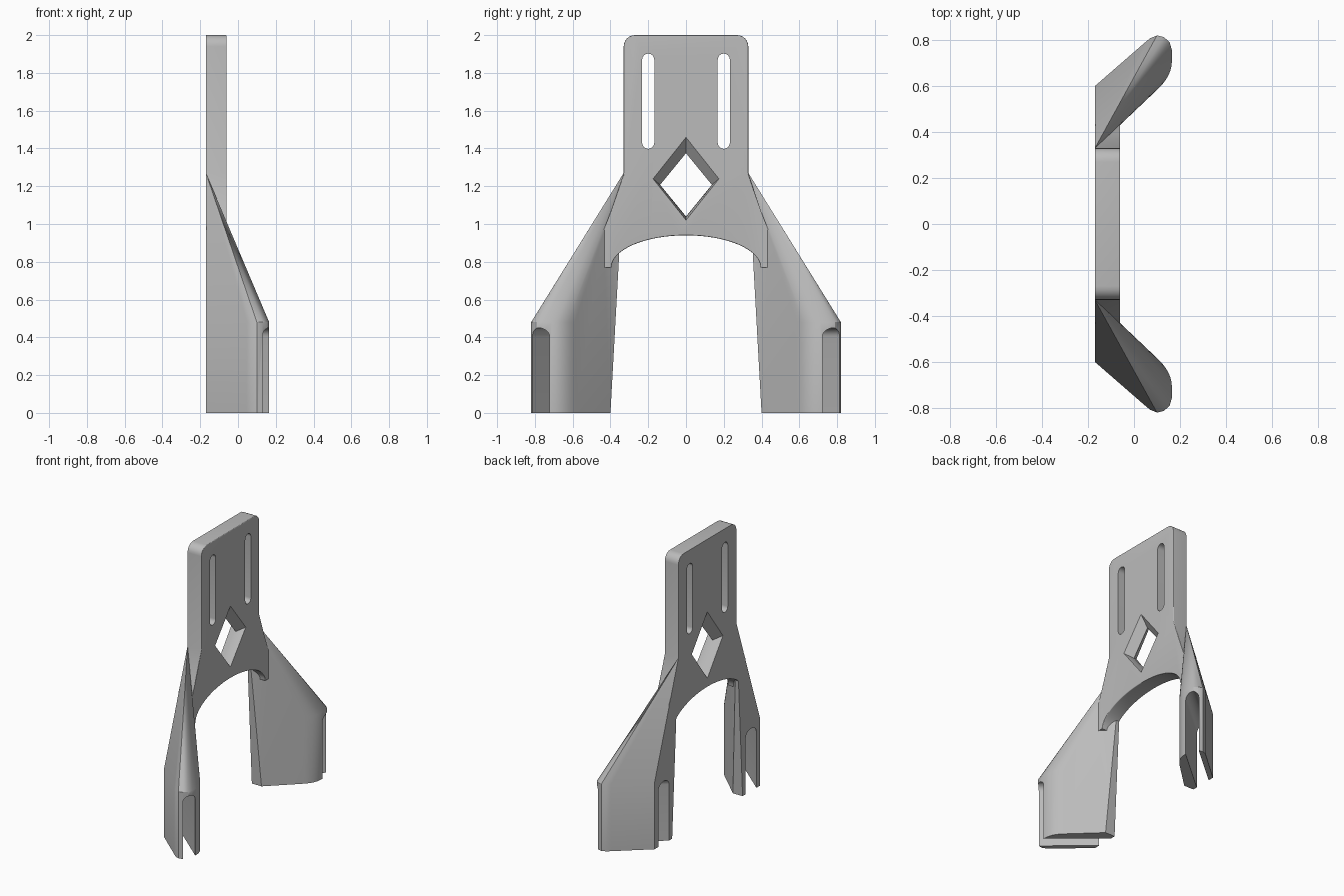
import bpy, bmesh, math
from mathutils import Vector, Matrix

if "Cube" in bpy.data.objects:
    bpy.data.objects.remove(bpy.data.objects["Cube"])

grey = bpy.data.materials.new("plain_grey")
grey.use_nodes = True
grey.diffuse_color = (0.5, 0.5, 0.5, 1)
grey.node_tree.nodes["Principled BSDF"].inputs["Base Color"].default_value = (0.5, 0.5, 0.5, 1)

BACK, FRONT = -0.17, -0.06


def make(name, bm):
    bmesh.ops.recalc_face_normals(bm, faces=bm.faces)
    me = bpy.data.meshes.new(name)
    bm.to_mesh(me)
    bm.free()
    me.materials.append(grey)
    ob = bpy.data.objects.new(name, me)
    bpy.context.scene.collection.objects.link(ob)
    return ob


def hull(name, points):
    bm = bmesh.new()
    for p in points:
        bm.verts.new(p)
    res = bmesh.ops.convex_hull(bm, input=bm.verts)
    junk = {g for g in res["geom_interior"] + res["geom_unused"]
            if isinstance(g, bmesh.types.BMVert)}
    bmesh.ops.delete(bm, geom=list(junk), context='VERTS')
    bmesh.ops.dissolve_limit(bm, angle_limit=0.01, verts=bm.verts, edges=bm.edges)
    return make(name, bm)


def activate(ob):
    bpy.ops.object.select_all(action='DESELECT')
    ob.select_set(True)
    bpy.context.view_layer.objects.active = ob


def cut(ob, cutter):
    cutter.hide_render = True
    activate(ob)
    mod = ob.modifiers.new("cut", 'BOOLEAN')
    mod.operation = 'DIFFERENCE'
    mod.solver = 'EXACT'
    mod.object = cutter
    bpy.ops.object.modifier_apply(modifier=mod.name)
    bpy.data.objects.remove(cutter)


def arc(cy, cz, ry, rz, a0, a1, n):
    angles = [math.radians(a0 + (a1 - a0) * i / n) for i in range(n + 1)]
    return [(cy + ry * math.cos(a), cz + rz * math.sin(a)) for a in angles]


# Plate: half profile from the arch crown outwards and up, then mirrored
half = arc(0, 0.77, 0.395, 0.17, 90, 0, 16)
half += [(0.435, 0.77), (0.435, 0.97), (0.40, 1.06), (0.33, 1.27)]
half += arc(0.27, 1.94, 0.06, 0.06, 0, 90, 6)
profile = half + [(-y, z) for y, z in reversed(half[1:])]
bm = bmesh.new()
face = bm.faces.new([bm.verts.new((BACK, y, z)) for y, z in profile])
ext = bmesh.ops.extrude_face_region(bm, geom=[face])
front = [g for g in ext["geom"] if isinstance(g, bmesh.types.BMVert)]
bmesh.ops.translate(bm, vec=(FRONT - BACK, 0, 0), verts=front)
bmesh.ops.recalc_face_normals(bm, faces=bm.faces)


def rounded(e):
    a, b = (v.co for v in e.verts)
    if min(a.x, b.x) < FRONT - 0.001:
        return False
    return not (min(abs(a.y), abs(b.y)) > 0.394 and min(a.z, b.z) < 0.98)


bmesh.ops.bevel(bm, geom=[e for e in bm.edges if rounded(e)], offset=0.055,
                segments=5, profile=0.5, affect='EDGES', clamp_overlap=True)
plate = make("mounting_plate", bm)

# Long slots through the plate
for side in (-1, 1):
    ring = arc(side * 0.2, 1.87, 0.032, 0.032, 0, 180, 12)
    ring += arc(side * 0.2, 1.43, 0.032, 0.032, 180, 360, 12)
    cut(plate, hull("slot_cutter", [(x, y, z) for x in (-0.3, 0.1) for y, z in ring]))


# Diamond window, flared towards both faces
def diamond(x, top, bottom, width):
    mid = (top + bottom) / 2
    return [(x, 0, top), (x, width, mid), (x, 0, bottom), (x, -width, mid)]


bm = bmesh.new()
rings = [[bm.verts.new(p) for p in d] for d in (
    diamond(BACK - 0.001, 1.48, 1.0, 0.178),
    diamond(-0.115, 1.375, 1.04, 0.137),
    diamond(FRONT + 0.001, 1.46, 1.02, 0.175))]
for a, b in zip(rings, rings[1:]):
    for i in range(4):
        j = (i + 1) % 4
        bm.faces.new((a[i], a[j], b[j], b[i]))
bm.faces.new(rings[0])
bm.faces.new(rings[-1])
cut(plate, make("window_cutter", bm))

# Legs: rounded foot section lofted up to a narrow tip on the plate
inner_curve = []
for i in range(7):
    t = i / 6
    p = (Vector((0.105, 0.588)) * (1 - t) ** 2 + Vector((0.165, 0.645)) * 2 * t * (1 - t)
         + Vector((0.165, 0.71)) * t * t)
    inner_curve.append(tuple(p))
foot = [(BACK, 0.4), (-0.093, 0.4)] + inner_curve
foot += [(0.165, 0.755), (0.155, 0.79), (0.13, 0.813), (0.10, 0.82),
         (0.07, 0.808), (0.045, 0.787), (BACK, 0.6)]
tip = [(-0.055, 0.437, 0.95), (-0.058, 0.452, 0.965), (-0.068, 0.447, 0.985),
       (-0.10, 0.42, 1.03), (-0.13, 0.39, 1.09), (BACK, 0.33, 1.27),
       (BACK, 0.395, 0.78), (-0.093, 0.4, 0.78)]

for side, name in ((1, "rear_leg"), (-1, "front_leg")):
    pts = [(x, y, z) for x, y in foot for z in (0, 0.48)] + tip
    leg = hull(name, [(x, side * y, z) for x, y, z in pts])
    # Round-topped channel running along the foot
    along = Vector((0.76, side * 0.65, 0)).normalized()
    across = Vector((0.65, -side * 0.76, 0)).normalized()
    start = Vector((BACK, side * 0.6, 0)) + across * 0.079
    ring = arc(0, 0.404, 0.046, 0.046, 0, 180, 12) + [(-0.046, -0.1), (0.046, -0.1)]
    cut(leg, hull("channel_cutter", [start + along * d + across * w + Vector((0, 0, z))
                                     for d in (-0.3, 0.7) for w, z in ring]))

# Smooth shading with sharp corners
for ob in list(bpy.context.scene.objects):
    if ob.name in ("mounting_plate", "rear_leg", "front_leg"):
        activate(ob)
        bpy.ops.object.shade_smooth_by_angle(angle=math.radians(30))
